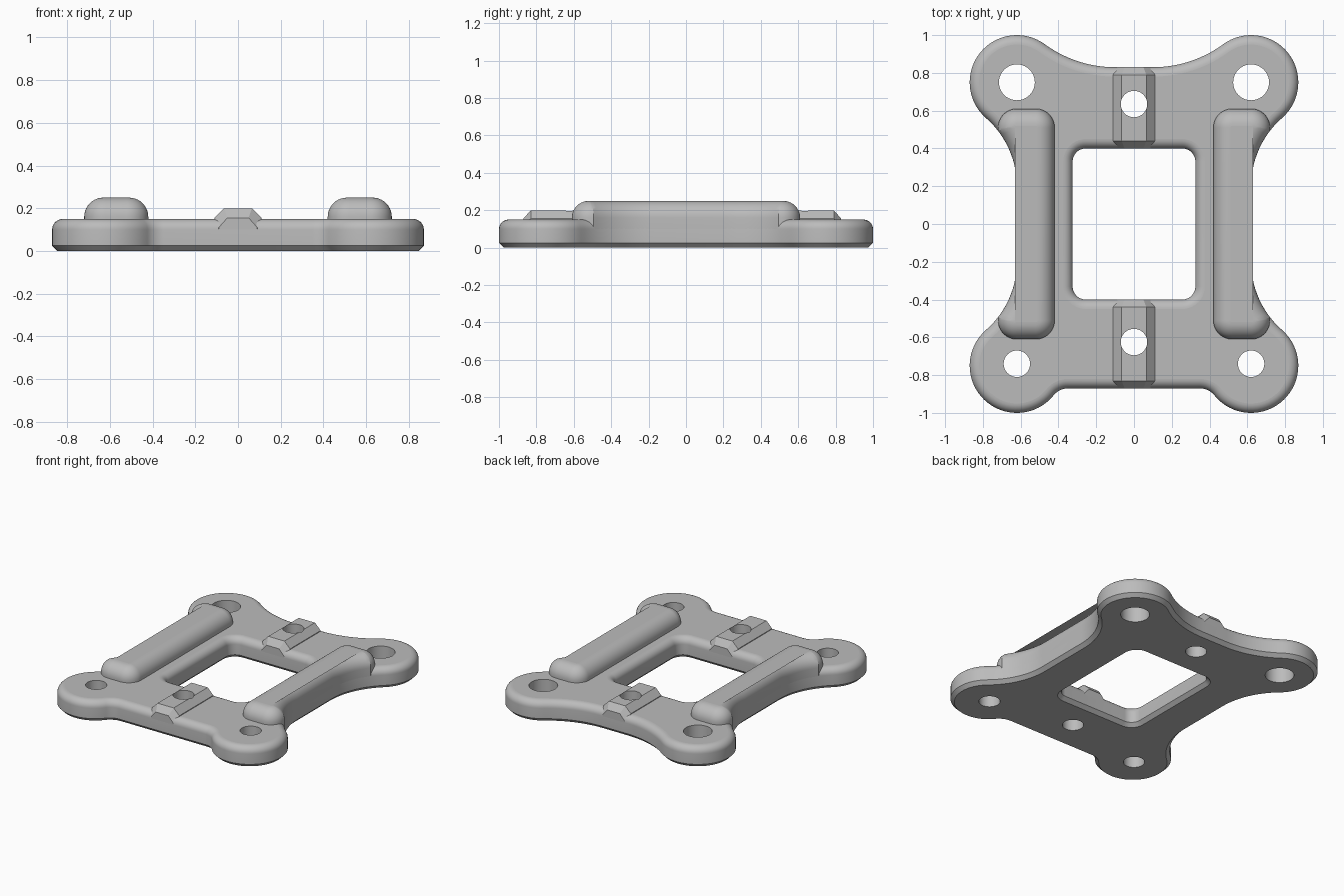
import bpy, bmesh
from math import sin, cos, acos, atan2, degrees, radians

if "Cube" in bpy.data.objects:
    bpy.data.objects.remove(bpy.data.objects["Cube"])

grey = bpy.data.materials.new("plain grey")
grey.use_nodes = True
grey.diffuse_color = (0.5, 0.5, 0.5, 1)
grey.node_tree.nodes["Principled BSDF"].inputs["Base Color"].default_value = (0.5, 0.5, 0.5, 1)


def arc(centre, r, a0, a1, n=14):
    angles = [radians(a0 + (a1 - a0) * i / n) for i in range(n + 1)]
    return [(centre[0] + r * cos(a), centre[1] + r * sin(a)) for a in angles]


def heading(a, b):
    return degrees(atan2(b[1] - a[1], b[0] - a[0]))


def plate_outline(d):
    """Four round lobes joined by tangent concave arcs, inset by d."""
    lobe_f, lobe_b = (0.62, -0.75), (0.62, 0.75)
    front, side_f, side_b, back = (0.348, -0.97), (1.10, -0.2), (1.10, 0.2), (0.10, 1.46)
    t_front, t_side, t_back = heading(front, lobe_f), heading(lobe_f, side_f), heading(lobe_b, back)
    half = arc(front, 0.10 + d, 90, t_front)
    half += arc(lobe_f, 0.25 - d, t_front + 180, t_side + 360, 32)[1:]
    half += arc(side_f, 0.48 + d, t_side + 180, 180)[1:]
    half += arc(side_b, 0.48 + d, 180, 180 - t_side)
    half += arc(lobe_b, 0.25 - d, -t_side, t_back, 32)[1:]
    half += arc(back, 0.63 + d, t_back + 180, 270)[1:]
    return half + [(-x, y) for x, y in reversed(half)]


def window_outline(d):
    """Rounded rectangle grown by d."""
    pts = []
    for sx, sy, a in ((1, 1, 0), (-1, 1, 90), (-1, -1, 180), (1, -1, 270)):
        pts += arc((sx * 0.255, sy * 0.33), 0.07 + d, a, a + 90, 10)
    return pts


def rail_outline(d):
    """Bar with rounded ends whose outer side follows the plate's waist."""
    stop = 180 - degrees(acos((0.38 + d) / (0.48 + d)))
    half = arc((1.10, 0.2), 0.48 + d, 180, stop)
    half += arc((0.62, 0.51), 0.10 - d, 0, 90)
    half += arc((0.52, 0.51), 0.10 - d, 90, 180)
    return half + [(x, -y) for x, y in reversed(half)]


def finish(name, bm):
    bmesh.ops.recalc_face_normals(bm, faces=bm.faces[:])
    mesh = bpy.data.meshes.new(name)
    bm.to_mesh(mesh)
    bm.free()
    mesh.materials.append(grey)
    ob = bpy.data.objects.new(name, mesh)
    bpy.context.collection.objects.link(ob)
    return ob


def loft(name, outline, levels, mirror=1):
    """Stack inset copies of an outline and cap both ends."""
    bm = bmesh.new()
    rings = [[bm.verts.new((x * mirror, y, z)) for x, y in outline(d)] for d, z in levels]
    n = len(rings[0])
    for low, high in zip(rings, rings[1:]):
        for i in range(n):
            j = (i + 1) % n
            bm.faces.new((low[i], low[j], high[j], high[i]))
    bm.faces.new(rings[0])
    bm.faces.new(rings[-1])
    return finish(name, bm)


def fillet(r, top, steps=8):
    angles = [radians(90 * i / steps) for i in range(steps + 1)]
    return [(r * (1 - cos(a)), top - r + r * sin(a)) for a in angles]


def activate(ob):
    bpy.ops.object.select_all(action='DESELECT')
    ob.select_set(True)
    bpy.context.view_layer.objects.active = ob


def cut(ob, cutter):
    mod = ob.modifiers.new("cut", 'BOOLEAN')
    mod.operation, mod.solver, mod.object = 'DIFFERENCE', 'EXACT', cutter
    activate(ob)
    bpy.ops.object.modifier_apply(modifier=mod.name)


def hole_cutter(x, y, r):
    bpy.ops.mesh.primitive_cylinder_add(vertices=40, radius=r, depth=1, location=(x, y, 0))
    ob = bpy.context.object
    ob.name, ob.hide_render = "hole_cutter", True
    return ob


def smooth(ob, angle=30):
    activate(ob)
    bpy.ops.object.shade_smooth_by_angle(angle=radians(angle))
    for f in ob.data.polygons:
        if abs(f.normal.z) > 0.999:
            f.use_smooth = False


def key_block(name, y0, y1):
    """Chamfered ridge running from y0 to y1."""
    bm = bmesh.new()
    e = 0.04
    for s in (-1, 1):
        for end, inner in ((y0, y0 + e), (y1, y1 - e)):
            for x, y, z in ((0.065, inner, 0.2), (0.11, inner, 0.155), (0.11, inner, 0.10),
                            (0.05, end, 0.155), (0.09, end, 0.11), (0.09, end, 0.10)):
                bm.verts.new((s * x, y, z))
    hull = bmesh.ops.convex_hull(bm, input=bm.verts[:])
    spare = [v for v in bm.verts if not v.link_faces]
    bmesh.ops.delete(bm, geom=spare, context='VERTS')
    bmesh.ops.dissolve_limit(bm, angle_limit=radians(1), verts=bm.verts[:], edges=bm.edges[:])
    return finish(name, bm)


# Base plate: chamfered underside, rounded top edge
plate = loft("base_plate", plate_outline, [(0.025, 0), (0, 0.025)] + fillet(0.05, 0.15))

# Central window, flared the same way
window = loft("window_cutter", window_outline,
              [(0.045, -0.02), (0, 0.025)] + fillet(0.05, 0.15) + [(0.05, 0.25)])
window.hide_render = True
cut(plate, window)
cutters = [window]

# Corner holes, larger at the back
for x in (-0.62, 0.62):
    for y, r in ((0.75, 0.095), (-0.74, 0.07)):
        cutters.append(hole_cutter(x, y, r))
        cut(plate, cutters[-1])

# Ridges on the front and back bars, each drilled through with the plate
for name, y0, y1, hy in (("front_key", -0.87, -0.40, -0.625), ("back_key", 0.40, 0.83, 0.635)):
    key = key_block(name, y0, y1)
    cutters.append(hole_cutter(0, hy, 0.07))
    cut(plate, cutters[-1])
    cut(key, cutters[-1])
    smooth(key, 20)
smooth(plate)

# Side rails
for name, m in (("left_rail", 1), ("right_rail", -1)):
    smooth(loft(name, rail_outline, [(0, 0.10)] + fillet(0.09, 0.25, 10), m))

for c in cutters:
    bpy.data.objects.remove(c)
